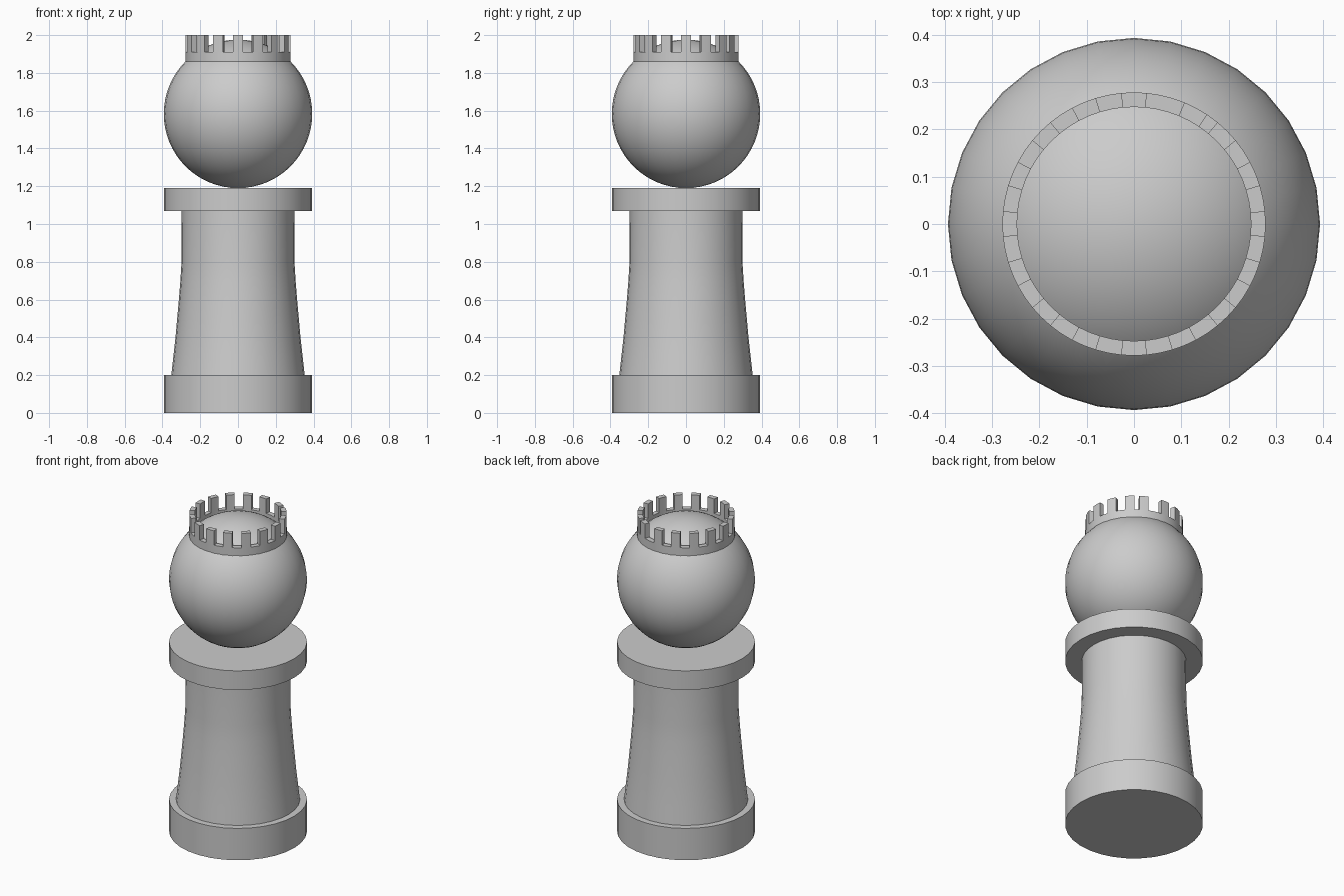
import bpy, bmesh
from math import sin, cos, radians, pi

if "Cube" in bpy.data.objects:
    bpy.data.objects.remove(bpy.data.objects["Cube"])


def finish(bm, name):
    bmesh.ops.recalc_face_normals(bm, faces=bm.faces)
    mesh = bpy.data.meshes.new(name)
    bm.to_mesh(mesh)
    bm.free()
    obj = bpy.data.objects.new(name, mesh)
    bpy.context.collection.objects.link(obj)
    bpy.ops.object.select_all(action='DESELECT')
    obj.select_set(True)
    bpy.context.view_layer.objects.active = obj
    bpy.ops.object.shade_smooth_by_angle(angle=radians(35))
    return obj


def lathe(name, profile, sides=32, closed=False):
    """Revolve (radius, z) points about z; open profiles get end caps."""
    bm = bmesh.new()
    rings = [[bm.verts.new((r * cos(2 * pi * i / sides), r * sin(2 * pi * i / sides), z))
              for i in range(sides)] for r, z in profile]
    pairs = list(zip(rings, rings[1:]))
    if closed:
        pairs.append((rings[-1], rings[0]))
    else:
        bm.faces.new(rings[0])
        bm.faces.new(rings[-1])
    for a, b in pairs:
        for i in range(sides):
            j = (i + 1) % sides
            bm.faces.new((a[i], a[j], b[j], b[i]))
    return finish(bm, name)


R = 0.393                    # base, collar and ball radius
IN, OUT = 0.247, 0.278       # crown wall radii
RIM, TOP = 1.91, 2.0         # crown wall top, merlon top

# Base, flared column and collar
lathe("base", [(R, 0), (R, 0.2)])
lathe("column", [(0.353, 0.2), (0.342, 0.3), (0.331, 0.4), (0.322, 0.5), (0.313, 0.6),
                 (0.305, 0.7), (0.299, 0.8), (0.298, 1.07)])
lathe("collar", [(R, 1.07), (R, 1.19)])

# Ball head
bm = bmesh.new()
bmesh.ops.create_uvsphere(bm, u_segments=32, v_segments=32, radius=R)
bmesh.ops.translate(bm, verts=bm.verts, vec=(0, 0, 1.583))
finish(bm, "ball_head")

# Crown wall, sunk into the ball
lathe("crown_ring", [(IN, 1.86), (OUT, 1.845), (OUT, RIM), (IN, RIM)], 64, closed=True)

# Merlons around the crown; one sits slightly off the regular spacing
bm = bmesh.new()
for k in range(16):
    mid = 22.5 * k - (5.63 if k == 3 else 0)
    cols = []
    for step in (-5.63, 0, 5.63):
        a = radians(mid + step)
        cols.append([bm.verts.new((r * cos(a), r * sin(a), z))
                     for r, z in ((IN, RIM), (OUT, RIM), (OUT, TOP), (IN, TOP))])
    bm.faces.new(cols[0])
    bm.faces.new(cols[-1])
    for a, b in zip(cols, cols[1:]):
        for i in range(4):
            j = (i + 1) % 4
            bm.faces.new((a[i], a[j], b[j], b[i]))
finish(bm, "crown_merlons")
